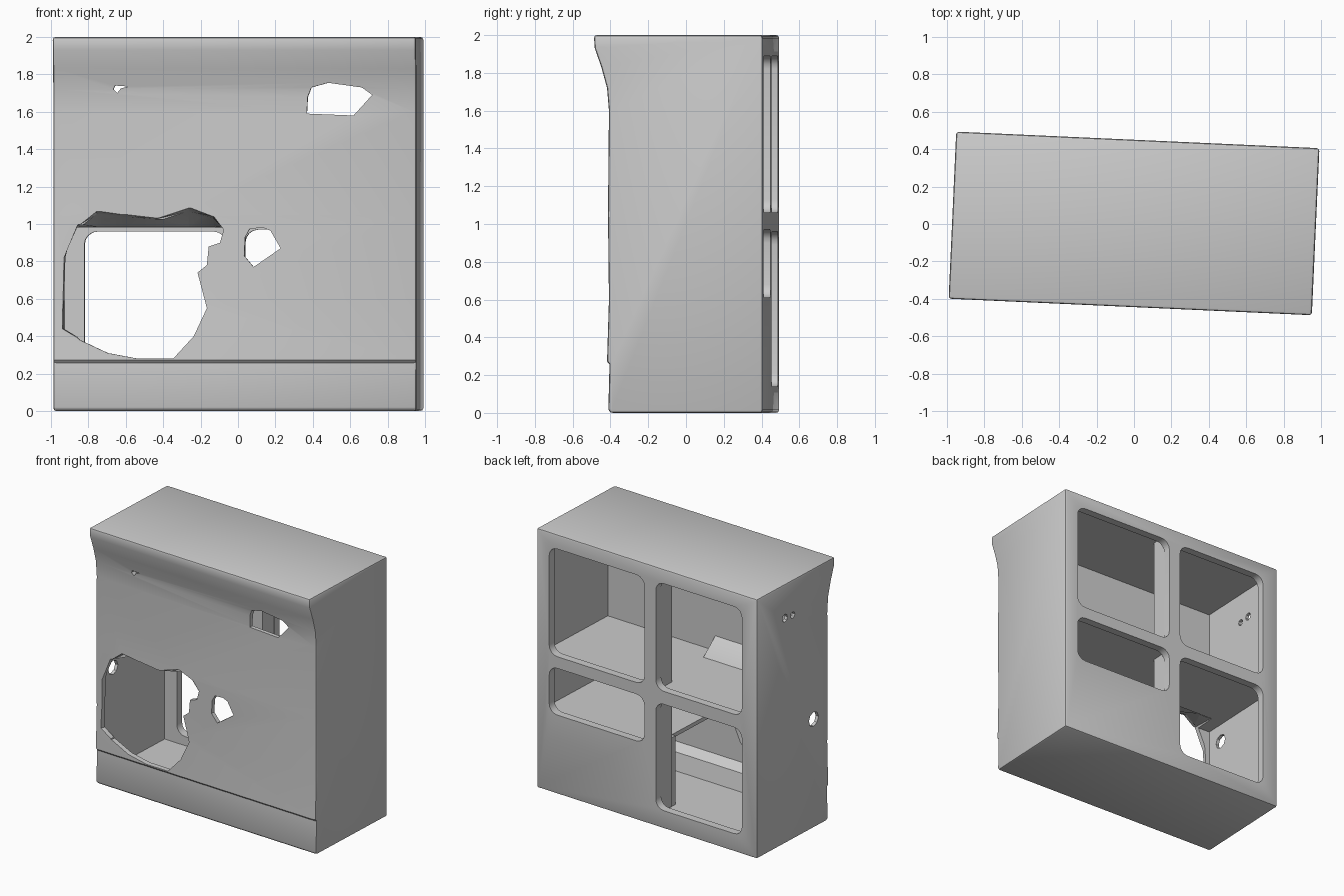
import bpy, bmesh, math, random
from mathutils import Vector

random.seed(4)
cube = bpy.data.objects.get("Cube")
if cube:
    bpy.data.objects.remove(cube, do_unlink=True)

TURN = math.radians(-2.6)
W = 0.972          # half width
BACK = 0.45        # back face

grey = bpy.data.materials.new("plain grey")
grey.use_nodes = True
colour = (0.6, 0.6, 0.6, 1)
grey.diffuse_color = colour
grey.node_tree.nodes["Principled BSDF"].inputs["Base Color"].default_value = colour


def finish(name, bm):
    bmesh.ops.recalc_face_normals(bm, faces=bm.faces)
    mesh = bpy.data.meshes.new(name)
    bm.to_mesh(mesh)
    bm.free()
    mesh.materials.append(grey)
    ob = bpy.data.objects.new(name, mesh)
    ob.rotation_euler.z = TURN
    bpy.context.collection.objects.link(ob)
    return ob


def loft(name, first, second):
    """Solid between two matching rings of points."""
    bm = bmesh.new()
    a = [bm.verts.new(p) for p in first]
    b = [bm.verts.new(p) for p in second]
    bm.faces.new(a)
    bm.faces.new(b)
    for i in range(len(a)):
        j = (i + 1) % len(a)
        bm.faces.new((a[i], a[j], b[j], b[i]))
    return finish(name, bm)


def along_y(name, ring, y0, y1, far_ring=None):
    return loft(name, [(x, y0, z) for x, z in ring],
                [(x, y1, z) for x, z in (far_ring or ring)])


def along_x(name, ring, x0, x1):
    return loft(name, [(x0, y, z) for y, z in ring], [(x1, y, z) for y, z in ring])


def box(name, x0, x1, y0, y1, z0, z1):
    return along_y(name, [(x0, z0), (x1, z0), (x1, z1), (x0, z1)], y0, y1)


def rounded(x0, x1, z0, z1, r):
    """Rectangle ring with rounded corners."""
    ring = []
    corners = [(x1 - r, z1 - r), (x0 + r, z1 - r), (x0 + r, z0 + r), (x1 - r, z0 + r)]
    for q, (cx, cz) in enumerate(corners):
        for k in range(5):
            t = math.pi / 2 * (q + k / 4)
            ring.append((cx + r * math.cos(t), cz + r * math.sin(t)))
    return ring


def apply(ob, kind, **settings):
    mod = ob.modifiers.new(kind.lower(), kind)
    for key, value in settings.items():
        setattr(mod, key, value)
    bpy.context.view_layer.objects.active = ob
    bpy.ops.object.modifier_apply(modifier=mod.name)


def cut(ob, cutter, keep=False):
    cutter.hide_render = True
    bpy.context.view_layer.update()
    apply(ob, 'BOOLEAN', operation='DIFFERENCE', object=cutter, solver='EXACT')
    if not keep:
        bpy.data.objects.remove(cutter, do_unlink=True)


# Outer case: side profile with a flared top and a low plinth line
profile = [(BACK, 0), (-0.36, 0), (-0.368, 0.02), (-0.362, 0.258), (-0.375, 0.272),
           (-0.365, 0.6), (-0.37, 1.05), (-0.365, 1.6), (-0.375, 1.72),
           (-0.405, 1.83), (-0.44, 1.93), (-0.445, 2.0), (BACK, 2.0)]
case = along_x("case", profile, -W, W)
apply(case, 'BEVEL', width=0.015, segments=2, limit_method='ANGLE',
      angle_limit=math.radians(50))

# Hollow inside, closed by the back frame
cut(case, box("hollow", -W + 0.025, W - 0.025, -0.335, 0.39, 0.07, 1.965))

# Four rounded openings in the back frame
openings = [(0.02, 0.86, 1.06, 1.89), (-0.84, -0.08, 1.06, 1.89),
            (0.02, 0.86, 0.61, 0.97), (-0.84, -0.08, 0.14, 0.96)]
for x0, x1, z0, z1 in openings:
    cut(case, along_y("opening", rounded(x0, x1, z0, z1, 0.07), 0.3, 0.6))

# Shelf, post, low floor and lintel inside
shelf = box("shelf", -W + 0.02, W - 0.02, -0.34, 0.44, 0.98, 1.04)
lintel = along_x("lintel", [(-0.34, 0.985), (-0.18, 0.985), (-0.2, 1.04), (-0.34, 1.16)],
                 -W + 0.02, 0.0)
box("post", -0.075, 0.015, 0.26, 0.44, 0.08, 1.96)
box("low_floor", -0.03, W - 0.02, -0.34, 0.4, 0.57, 0.6)
box("low_divider", -0.06, 0.0, 0.2, 0.4, 0.07, 0.6)
along_x("plinth_ledge", [(-0.34, 0.06), (-0.24, 0.06), (-0.27, 0.2), (-0.34, 0.25)],
        -W + 0.02, W - 0.02)

# Large broken opening in the front, with a sloping rim at the top and left
rim = [(-0.93, 0.44), (-0.92, 0.82), (-0.84, 1.0), (-0.74, 1.08), (-0.6, 1.06),
       (-0.43, 1.04), (-0.25, 1.1), (-0.12, 1.05), (-0.06, 0.97), (-0.08, 0.9),
       (-0.14, 0.88), (-0.15, 0.78), (-0.2, 0.74), (-0.15, 0.55), (-0.22, 0.4),
       (-0.33, 0.28), (-0.52, 0.28), (-0.68, 0.31), (-0.83, 0.38)]
inner = [(max(x, -0.88), min(z, 0.984)) for x, z in rim]
hole = along_y("front_hole", rim, -0.4, -0.17, inner)
for part in (case, lintel, shelf):
    cut(part, hole, keep=True)
bpy.data.objects.remove(hole, do_unlink=True)

# Smaller breaks in the front
breaks = [
    [(0.385, 1.59), (0.635, 1.58), (0.735, 1.69), (0.68, 1.73), (0.5, 1.755),
     (0.41, 1.73), (0.39, 1.68)],
    [(0.05, 0.83), (0.1, 0.77), (0.245, 0.87), (0.19, 0.965), (0.15, 0.98),
     (0.08, 0.975), (0.055, 0.93)],
    [(-0.65, 1.72), (-0.63, 1.7), (-0.61, 1.725), (-0.57, 1.735), (-0.64, 1.74)]]
for ring in breaks:
    cut(case, along_y("break", ring, -0.6, -0.25))

# Small holes in the side wall
for y, z, r in [(0.13, 1.74, 0.03), (0.04, 1.73, 0.025), (-0.2, 0.84, 0.055)]:
    ring = [(y + r * math.cos(k * math.pi / 4), z + r * math.sin(k * math.pi / 4))
            for k in range(8)]
    cut(case, along_x("side_hole", ring, -1.1, -0.9))

# Soft shading everywhere
for ob in bpy.context.scene.objects:
    ob.select_set(ob.type == 'MESH')
bpy.context.view_layer.objects.active = case
bpy.ops.object.shade_smooth_by_angle(angle=math.radians(35))
